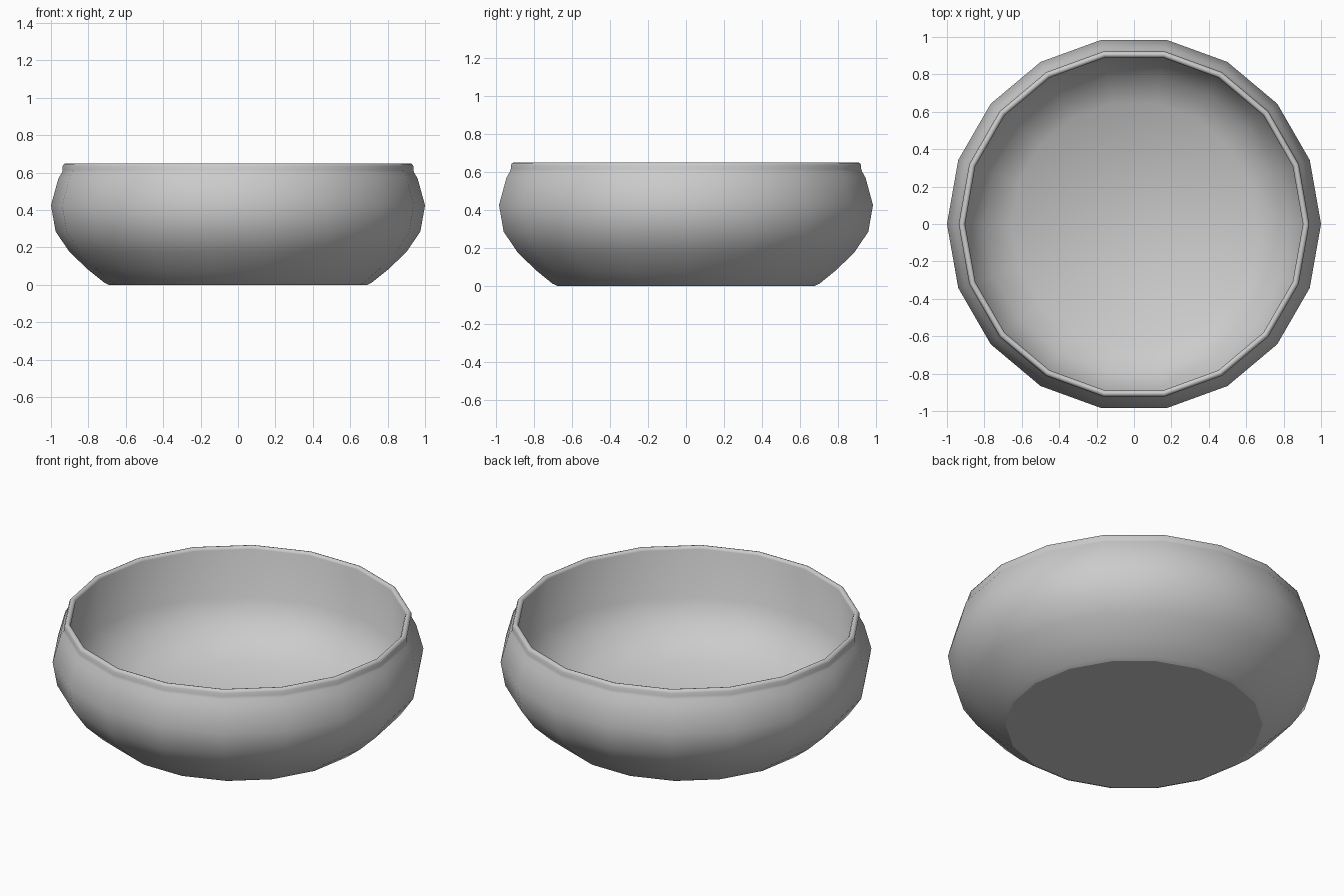
import bpy
import bmesh
import math

cube = bpy.data.objects.get("Cube")
if cube:
    bpy.data.objects.remove(cube, do_unlink=True)

SIDES = 18

# Radius and height, from the underside over the rim to the inner floor
PROFILE = [
    (0.69, 0.0), (0.715, 0.012), (0.80, 0.08), (0.90, 0.175),
    (0.975, 0.285), (1.0, 0.425), (0.96, 0.57), (0.942, 0.60),
    (0.937, 0.615), (0.937, 0.635), (0.93, 0.647), (0.92, 0.65),
    (0.91, 0.647), (0.903, 0.635), (0.925, 0.34), (0.80, 0.195),
    (0.655, 0.085),
]

# Plain grey
grey = bpy.data.materials.new("grey")
grey.use_nodes = True
colour = (0.6, 0.6, 0.6, 1.0)
grey.diffuse_color = colour
grey.node_tree.nodes["Principled BSDF"].inputs["Base Color"].default_value = colour

# Bowl body: lathe the profile and cap the underside and inner floor
bm = bmesh.new()
rings = []
for radius, z in PROFILE:
    rings.append([
        bm.verts.new((radius * math.cos(math.tau * i / SIDES),
                      radius * math.sin(math.tau * i / SIDES), z))
        for i in range(SIDES)
    ])
for low, high in zip(rings, rings[1:]):
    for i in range(SIDES):
        j = (i + 1) % SIDES
        bm.faces.new((low[i], low[j], high[j], high[i]))
bm.faces.new(reversed(rings[0]))
bm.faces.new(rings[-1])
bmesh.ops.recalc_face_normals(bm, faces=bm.faces)

mesh = bpy.data.meshes.new("bowl")
bm.to_mesh(mesh)
bm.free()
mesh.materials.append(grey)
bowl = bpy.data.objects.new("bowl", mesh)
bpy.context.collection.objects.link(bowl)

# Smooth walls, rim and inner floor, with a crisp underside
bpy.ops.object.select_all(action='DESELECT')
bowl.select_set(True)
bpy.context.view_layer.objects.active = bowl
bpy.ops.object.shade_smooth_by_angle(angle=math.radians(60))
mesh.polygons[SIDES * (len(PROFILE) - 1)].use_smooth = False
